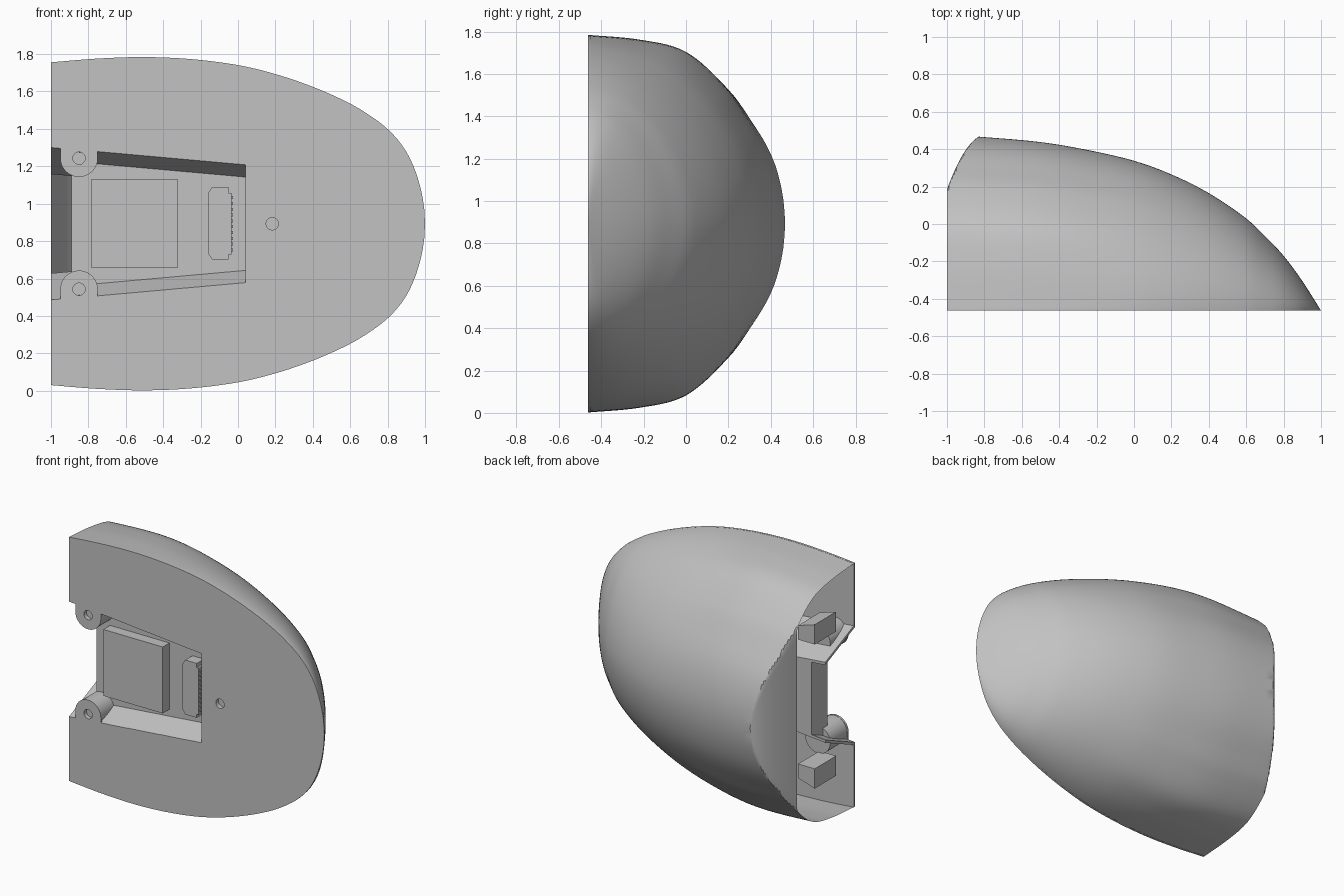
import bpy, bmesh, math

if "Cube" in bpy.data.objects:
    bpy.data.objects.remove(bpy.data.objects["Cube"])

MID = 0.893      # height of the symmetry plane
FRONT = -0.463   # y of the flat front face

grey = bpy.data.materials.new("plain grey")
grey.use_nodes = True
grey.diffuse_color = (0.54, 0.54, 0.54, 1)
grey.node_tree.nodes["Principled BSDF"].inputs["Base Color"].default_value = (0.54, 0.54, 0.54, 1)


def finish(name, bm, closed=True):
    bmesh.ops.remove_doubles(bm, verts=bm.verts, dist=1e-5)
    if closed:
        bmesh.ops.recalc_face_normals(bm, faces=bm.faces)
    mesh = bpy.data.meshes.new(name)
    bm.to_mesh(mesh)
    bm.free()
    mesh.materials.append(grey)
    ob = bpy.data.objects.new(name, mesh)
    bpy.context.collection.objects.link(ob)
    return ob


def activate(ob):
    bpy.ops.object.select_all(action='DESELECT')
    ob.select_set(True)
    bpy.context.view_layer.objects.active = ob


def smooth(ob, degrees=30):
    activate(ob)
    bpy.ops.object.shade_smooth_by_angle(angle=math.radians(degrees))


def loft(name, poly_a, y_a, poly_b, y_b):
    """Solid between two (x, height from middle) polygons."""
    bm = bmesh.new()
    a = [bm.verts.new((x, y_a, MID + z)) for x, z in poly_a]
    b = [bm.verts.new((x, y_b, MID + z)) for x, z in poly_b]
    bm.faces.new(a)
    bm.faces.new(b[::-1])
    for i in range(len(a)):
        j = (i + 1) % len(a)
        bm.faces.new((a[j], a[i], b[i], b[j]))
    return finish(name, bm)


def prism(name, poly, y_a, y_b):
    return loft(name, poly, y_a, poly, y_b)


def rect(x0, x1, z0, z1):
    return [(x0, z0), (x1, z0), (x1, z1), (x0, z1)]


def circle(x, z, r, n=32):
    return [(x + r * math.cos(2 * math.pi * i / n), z + r * math.sin(2 * math.pi * i / n))
            for i in range(n)]


def curve(points, x):
    """Smooth Hermite interpolation through the points."""
    n = len(points)

    def slope(i):
        (xa, ya), (xb, yb) = points[max(i - 1, 0)], points[min(i + 1, n - 1)]
        return (yb - ya) / (xb - xa)
    k = 0
    while k < n - 2 and x > points[k + 1][0]:
        k += 1
    (x0, y0), (x1, y1) = points[k], points[k + 1]
    w = x1 - x0
    t = (x - x0) / w
    return ((2*t**3 - 3*t**2 + 1) * y0 + (t**3 - 2*t**2 + t) * w * slope(k)
            + (3*t**2 - 2*t**3) * y1 + (t**3 - t**2) * w * slope(k + 1))


HALF = [(-1, .863), (-.75, .883), (-.5, .891), (-.25, .88), (0, .848), (.2, .8), (.4, .732),
        (.6, .642), (.7, .582), (.8, .506), (.9, .385), (1, 0)]
HALF_SQ = [(x, h * h) for x, h in HALF]
BACK = [(-1, .48), (-.83, .467), (-.5, .438), (-.25, .396), (0, .338), (.2, .265), (.4, .165),
        (.6, .03), (.7, -.065), (.8, -.17), (.9, -.305), (1, FRONT)]
# Squared height fraction against depth fraction at the open end
FULL_SECTION = [(0, 1), (.28, .95), (.5, .84), (.713, .52), (.82, .315), (.93, .13), (1, 0)]


def half_height(x):
    return math.sqrt(max(curve(HALF_SQ, x), 0))


def section(x, p):
    """Height fraction at a depth fraction, fuller toward the open end."""
    full = math.sqrt(max(curve(FULL_SECTION, p), 0))
    lean = max(1 - p ** 1.87, 0) ** (1 / 1.87)
    w = min(max((x + .7) / 1.1, 0), 1)
    w = w * w * (3 - 2 * w)
    return full * (1 - w) + lean * w


# Stations along the length, finer at the rounded end and the tip
xs = [-1 + .01 * i for i in range(17)]
xs += [1 - 1.83 * (1 - i / 48) ** 1.6 for i in range(49)]

# Curved shell, its open end trimmed by a rounded vertical cut
bm = bmesh.new()
rings = []
SEG = 96
for x in xs:
    h, depth = half_height(x), curve(BACK, x) - FRONT
    t = (x + 1) / .17
    limit = .185 + .282 * (1.65 * t - .65 * t * t) if t < 1 else 1
    ring = []
    for j in range(SEG + 1):
        a = math.pi * j / SEG
        p = min(max(math.sin(a), 0), 1)
        z = h * section(x, p) * (1 if j < SEG / 2 else -1)
        ring.append(bm.verts.new((x, min(FRONT + depth * p, limit), MID + z)))
    rings.append(ring)
for r, s in zip(rings, rings[1:]):
    for j in range(SEG):
        bm.faces.new((r[j], s[j], s[j + 1], r[j + 1]))
smooth(finish("curved_shell", bm, closed=False))

# Front plate with the notched opening and two rounded screw tabs
BOSS_X, BOSS_Z, BOSS_R = -.85, .35, .1
upper = [(x, half_height(x)) for x in xs]
lower = [(x, -z) for x, z in reversed(upper[:-1])]
notch = [(-1, -.407), (-.95, -.403), (-.95, -BOSS_Z)]
notch += [(BOSS_X - BOSS_R * math.cos(math.pi * i / 16),
           -BOSS_Z + BOSS_R * math.sin(math.pi * i / 16)) for i in range(1, 16)]
notch += [(-.75, -BOSS_Z), (-.75, -.386), (.04, -.315)]
notch += [(x, -z) for x, z in reversed(notch)]
outline = upper + lower + notch
plate = loft("front_plate", outline, FRONT,
             [(x - .02 * max(x, 0) ** 4, z) for x, z in outline], FRONT + .015)


def drill(ob, x, z):
    cutter = prism("drill", circle(x, z, .033), FRONT - .05, FRONT + .03)
    cutter.hide_render = True
    mod = ob.modifiers.new("hole", 'BOOLEAN')
    mod.operation = 'DIFFERENCE'
    mod.solver = 'EXACT'
    mod.object = cutter
    activate(ob)
    bpy.ops.object.modifier_apply(modifier=mod.name)
    bpy.data.objects.remove(cutter)


drill(plate, .183, 0)
center_boss = prism("center_screw_boss", circle(.183, 0, .065), FRONT + .01, FRONT + .14)
drill(center_boss, .183, 0)
smooth(center_boss)

for side, word in ((1, "upper"), (-1, "lower")):
    drill(plate, BOSS_X, side * BOSS_Z)
    # Screw boss behind the tab
    boss = prism(word + "_screw_boss", circle(BOSS_X, side * BOSS_Z, BOSS_R - .002),
                 FRONT + .01, -.26)
    drill(boss, BOSS_X, side * BOSS_Z)
    smooth(boss)
    # Sloping side wall of the tray
    edge = [(-1, .408), (.04, .315), (.04, .335), (-1, .428)]
    loft(word + "_tray_wall", [(x, side * z) for x, z in edge], FRONT + .001,
         [(x, side * (z - .143)) for x, z in edge], -.13)
    # Catch beside the tray at the open end
    prism(word + "_catch", [(-.98, side * .44), (-.85, side * .44),
                            (-.85, side * .54), (-.98, side * .58)], -.28, -.04)

# Tray floor and its inner end wall
loft("tray_floor", [(-.89, -.334), (.04, -.25), (.04, .25), (-.89, .334)], -.31,
     [(-.89, -.258), (.04, -.175), (.04, .175), (-.89, .258)], -.13)
prism("tray_end_wall", rect(.04, .06, -.315, .315), FRONT + .001, -.13)

# Raised square block
prism("raised_block", rect(-.785, -.32, -.233, .237), -.385, -.3)

# Connector with a row of contacts
prism("connector_body", [(-.16, -.16), (-.14, -.19), (-.05, -.19), (-.05, -.165), (-.035, -.165),
                         (-.035, .165), (-.05, .165), (-.05, .195), (-.14, .195), (-.16, .165)],
      -.39, -.3)
for i in range(10):
    z = -.14 + i * .031
    prism("connector_contact", rect(-.04, -.028, z - .008, z + .008), -.38, -.3)
